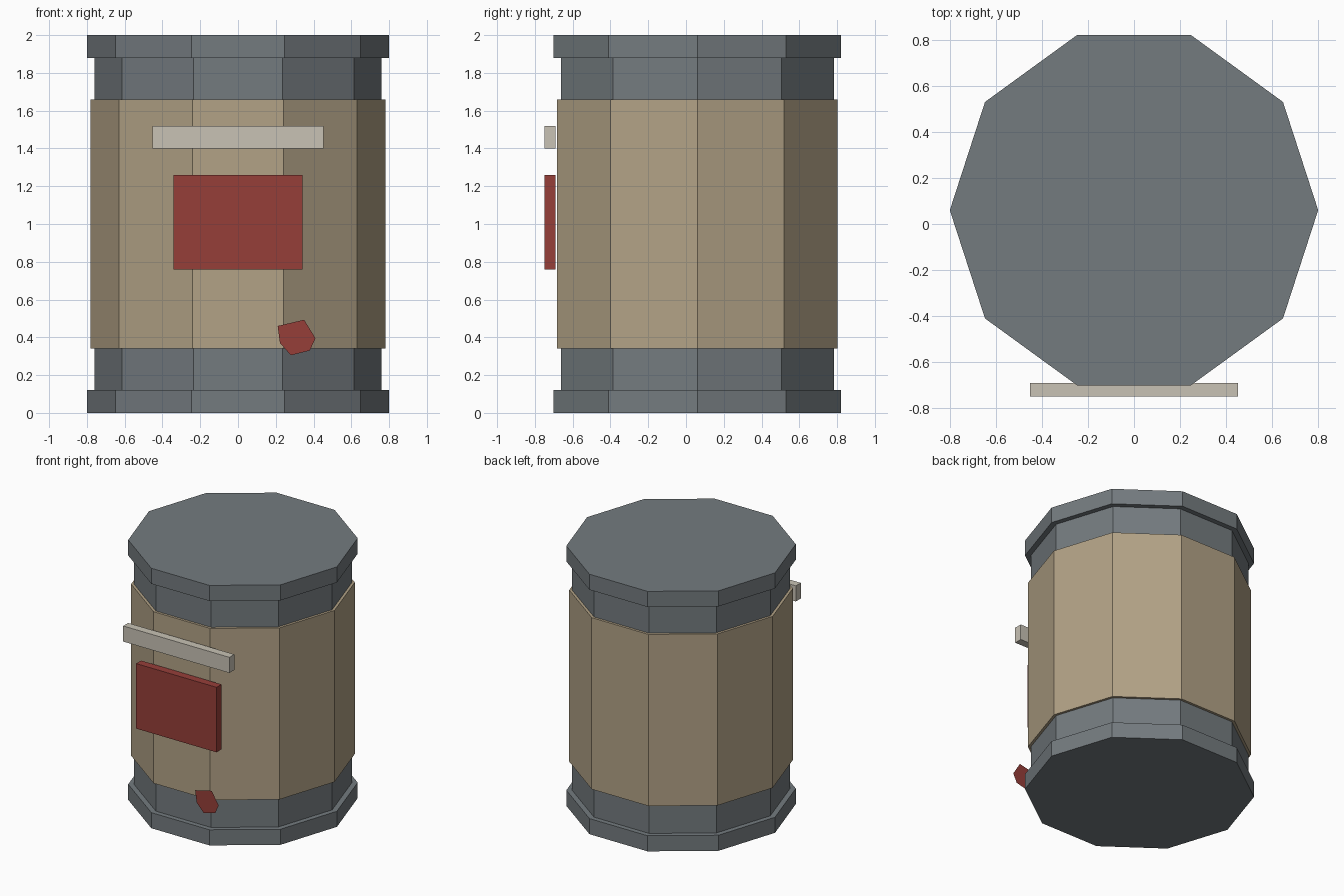
import bpy, bmesh, math

if "Cube" in bpy.data.objects:
    bpy.data.objects.remove(bpy.data.objects["Cube"])

CENTRE_Y = 0.06   # the drum sits slightly behind the origin
SIDES = 10


def material(name, rgb):
    m = bpy.data.materials.new(name)
    lin = [((c / 255 + 0.055) / 1.055) ** 2.4 for c in rgb]
    m.diffuse_color = (*lin, 1)
    m.use_nodes = True
    m.node_tree.nodes["Principled BSDF"].inputs["Base Color"].default_value = m.diffuse_color
    return m


grey = material("slate grey", (116, 123, 127))
tan = material("tan", (178, 162, 134))
red = material("dull red", (150, 62, 57))
pale = material("pale stone", (200, 194, 181))


def finish(name, bm, mat):
    bmesh.ops.recalc_face_normals(bm, faces=bm.faces)
    me = bpy.data.meshes.new(name)
    bm.to_mesh(me)
    bm.free()
    me.materials.append(mat)
    ob = bpy.data.objects.new(name, me)
    bpy.context.collection.objects.link(ob)
    return ob


def drum(name, radius, z0, z1, mat):
    """Ten-sided prism with a corner on the x axis."""
    bm = bmesh.new()
    ring = []
    for i in range(SIDES):
        a = 2 * math.pi * i / SIDES
        ring.append(bm.verts.new((radius * math.cos(a), CENTRE_Y + radius * math.sin(a), z0)))
    base = bm.faces.new(ring)
    ext = bmesh.ops.extrude_face_region(bm, geom=[base], use_keep_orig=True)
    for v in ext["geom"]:
        if isinstance(v, bmesh.types.BMVert):
            v.co.z = z1
    return finish(name, bm, mat)


def plate(name, width, z0, z1, mat):
    """Flat box standing just off the front face."""
    bm = bmesh.new()
    bmesh.ops.create_cube(bm, size=1)
    for v in bm.verts:
        v.co = (v.co.x * width, -0.72 + v.co.y * 0.06, (z0 + z1) / 2 + v.co.z * (z1 - z0))
    return finish(name, bm, mat)


# Drum body, wrap and end rims
drum("drum_core", 0.76, 0.06, 1.94, grey)
drum("wrap_band", 0.78, 0.34, 1.66, tan)
drum("bottom_rim", 0.80, 0.0, 0.12, grey)
drum("top_rim", 0.80, 1.88, 2.0, grey)

# Front label panel and strip
plate("label_panel", 0.684, 0.76, 1.26, red)
plate("label_strip", 0.904, 1.40, 1.52, pale)

# Flat irregular seal floating in front of the lower edge
bm = bmesh.new()
outline = [(0.21, 0.46), (0.35, 0.493), (0.41, 0.395), (0.38, 0.33), (0.28, 0.305), (0.222, 0.37)]
face = bm.faces.new([bm.verts.new((x, -0.82, z)) for x, z in reversed(outline)])
face.normal_update()
seal = finish("paper_seal", bm, red)
if seal.data.polygons[0].normal.y > 0:
    seal.data.flip_normals()
